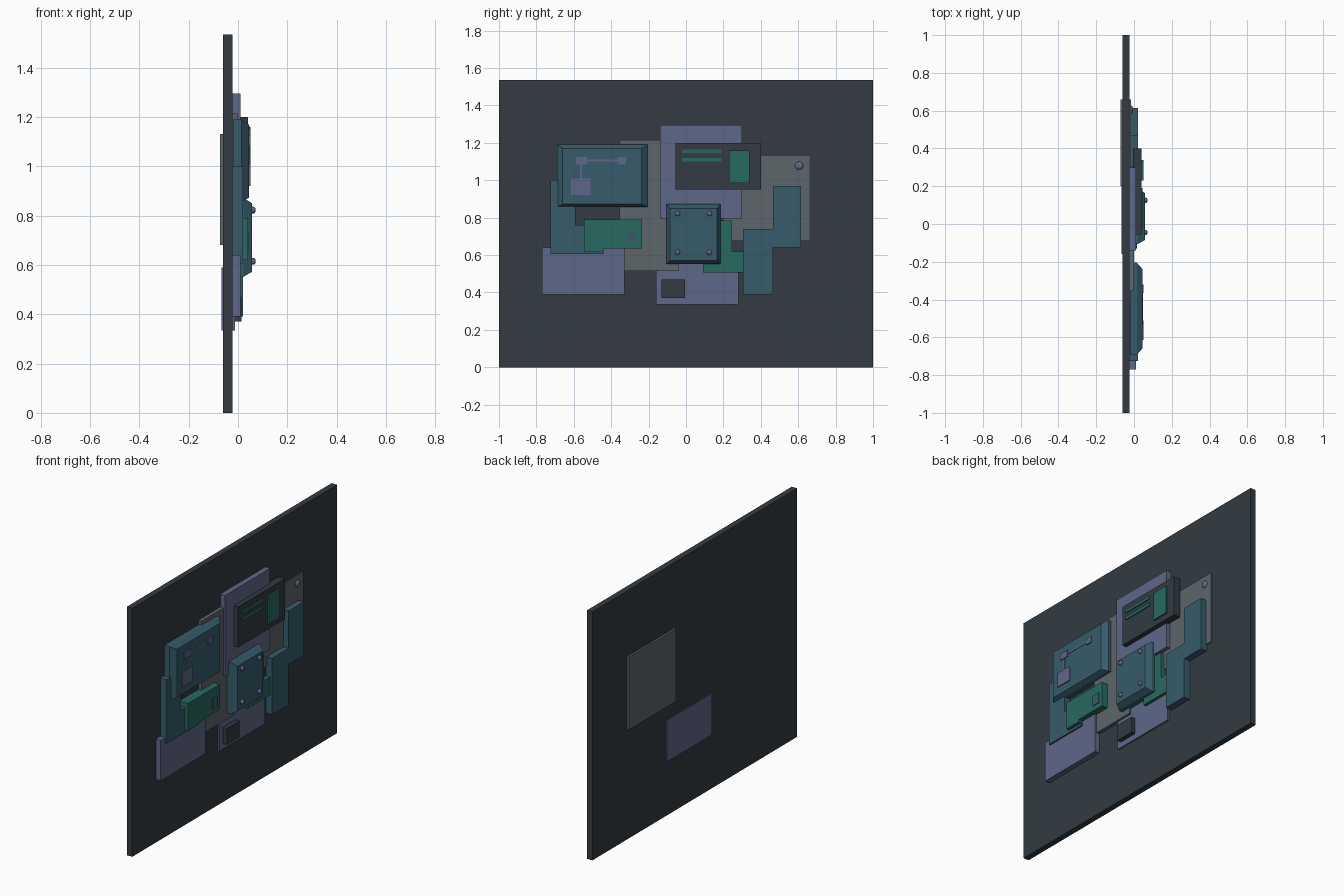
import bpy, bmesh, math

if "Cube" in bpy.data.objects:
    bpy.data.objects.remove(bpy.data.objects["Cube"])

# Materials
COLORS = {
    "dark": (0.033, 0.044, 0.054, 1),
    "teal": (0.038, 0.107, 0.147, 1),
    "violet": (0.112, 0.136, 0.246, 1),
    "grey": (0.107, 0.133, 0.147, 1),
    "green": (0.021, 0.144, 0.117, 1),
}
MATS = {}
for key, col in COLORS.items():
    MATS[key] = bpy.data.materials.new(key + "_paint")
    MATS[key].diffuse_color = col


def loft(name, mat, sections):
    """Solid through (x, [(y, z), ...]) outlines stacked along x."""
    bm = bmesh.new()
    rings = [[bm.verts.new((x, y, z)) for y, z in pts] for x, pts in sections]
    n = len(rings[0])
    for a, b in zip(rings, rings[1:]):
        for i in range(n):
            j = (i + 1) % n
            bm.faces.new((a[i], a[j], b[j], b[i]))
    bm.faces.new(rings[0])
    bm.faces.new(rings[-1])
    bmesh.ops.recalc_face_normals(bm, faces=bm.faces)
    me = bpy.data.meshes.new(name)
    bm.to_mesh(me)
    bm.free()
    me.materials.append(MATS[mat])
    ob = bpy.data.objects.new(name, me)
    bpy.context.collection.objects.link(ob)
    return ob


def rect(y0, y1, z0, z1):
    return [(y0, z0), (y1, z0), (y1, z1), (y0, z1)]


def prism(name, mat, pts, x0, x1):
    return loft(name, mat, [(x0, pts), (x1, pts)])


def bolt(name, y, z, r, x0, x1):
    """Round bolt head with a rounded rim, facing +x."""
    def circle(rad):
        return [(y + rad * math.cos(t * math.tau / 20), z + rad * math.sin(t * math.tau / 20))
                for t in range(20)]
    h = x1 - x0
    ob = loft(name, "violet", [(x0, circle(r)), (x1 - 0.4 * h, circle(r)),
                               (x1 - 0.12 * h, circle(0.8 * r)), (x1, circle(0.45 * r))])
    bpy.context.view_layer.objects.active = ob
    ob.select_set(True)
    bpy.ops.object.shade_smooth_by_angle(angle=math.radians(50))
    ob.select_set(False)


# Wall panel
prism("wall_panel", "dark", rect(-1, 1, 0, 1.535), -0.06, -0.023)

# Layered flat plates
prism("left_grey_plate", "grey", rect(-0.355, -0.04, 0.515, 1.215), -0.05, -0.001)
prism("right_grey_plate", "grey", rect(0.2, 0.66, 0.68, 1.13), -0.072, -0.016)
prism("lower_violet_plate", "violet", rect(-0.16, 0.28, 0.335, 0.59), -0.066, -0.013)
prism("upper_violet_plate", "violet", rect(-0.14, 0.30, 0.795, 1.295), -0.045, 0.01)
prism("left_violet_plate", "violet", rect(-0.77, -0.33, 0.39, 0.64), -0.045, 0.01)

# Stepped plates
prism("left_teal_bracket", "teal",
      [(-0.725, 0.605), (-0.44, 0.605), (-0.44, 0.76), (-0.59, 0.76), (-0.59, 1.0), (-0.725, 1.0)],
      -0.035, 0.02)
prism("right_teal_bracket", "teal",
      [(0.305, 0.39), (0.465, 0.39), (0.465, 0.64), (0.615, 0.64),
       (0.615, 0.97), (0.465, 0.97), (0.465, 0.74), (0.305, 0.74)],
      -0.035, 0.02)
prism("left_green_block", "green",
      [(-0.545, 0.62), (-0.44, 0.62), (-0.44, 0.635), (-0.235, 0.635), (-0.235, 0.79), (-0.545, 0.79)],
      -0.02, 0.04)
prism("left_green_button", "teal", rect(-0.31, -0.26, 0.665, 0.73), 0.03, 0.045)
prism("right_green_plate", "green",
      [(0.09, 0.508), (0.305, 0.508), (0.305, 0.62), (0.245, 0.62), (0.245, 0.785), (0.09, 0.785)],
      -0.03, 0.005)

# Lower dark switch box
prism("small_dark_box", "dark", rect(-0.13, -0.005, 0.37, 0.47), -0.03, 0.015)

# Control box with vents and cover
prism("control_box", "dark", rect(-0.055, 0.40, 0.95, 1.20), -0.005, 0.04)
for i, z in enumerate((1.145, 1.1)):
    prism(f"control_vent_{i + 1}", "green", rect(-0.022, 0.19, z, z + 0.019), 0.035, 0.046)
prism("control_cover", "green", rect(0.23, 0.34, 0.985, 1.16), 0.035, 0.05)

# Bevelled left hatch with circuit details
outer = rect(-0.69, -0.205, 0.858, 1.19)
loft("left_hatch", "teal", [(-0.02, outer), (0.015, outer), (0.044, rect(-0.66, -0.238, 0.872, 1.17))])
for name, box in {
    "circuit_pad": (-0.615, -0.51, 0.92, 1.01),
    "circuit_left_node": (-0.59, -0.53, 1.085, 1.125),
    "circuit_right_node": (-0.365, -0.32, 1.085, 1.125),
    "circuit_vertical_wire": (-0.567, -0.557, 1.005, 1.09),
    "circuit_horizontal_wire": (-0.535, -0.36, 1.1, 1.11),
}.items():
    prism(name, "violet", rect(*box), 0.038, 0.047 if "wire" in name else 0.05)

# Bevelled centre hatch with four bolts
outer = rect(-0.105, 0.185, 0.552, 0.872)
loft("centre_hatch", "teal", [(-0.03, outer), (0.022, outer), (0.057, rect(-0.085, 0.165, 0.572, 0.85))])
k = 1
for y in (-0.045, 0.125):
    for z in (0.615, 0.822):
        bolt(f"hatch_bolt_{k}", y, z, 0.014, 0.05, 0.071)
        k += 1

# Plate corner bolt
bolt("plate_bolt", 0.605, 1.078, 0.022, -0.025, -0.006)

for m in bpy.data.materials:
    if m.users and not m.is_grease_pencil:
        m.use_nodes = True
        m.node_tree.nodes["Principled BSDF"].inputs["Base Color"].default_value = m.diffuse_color
